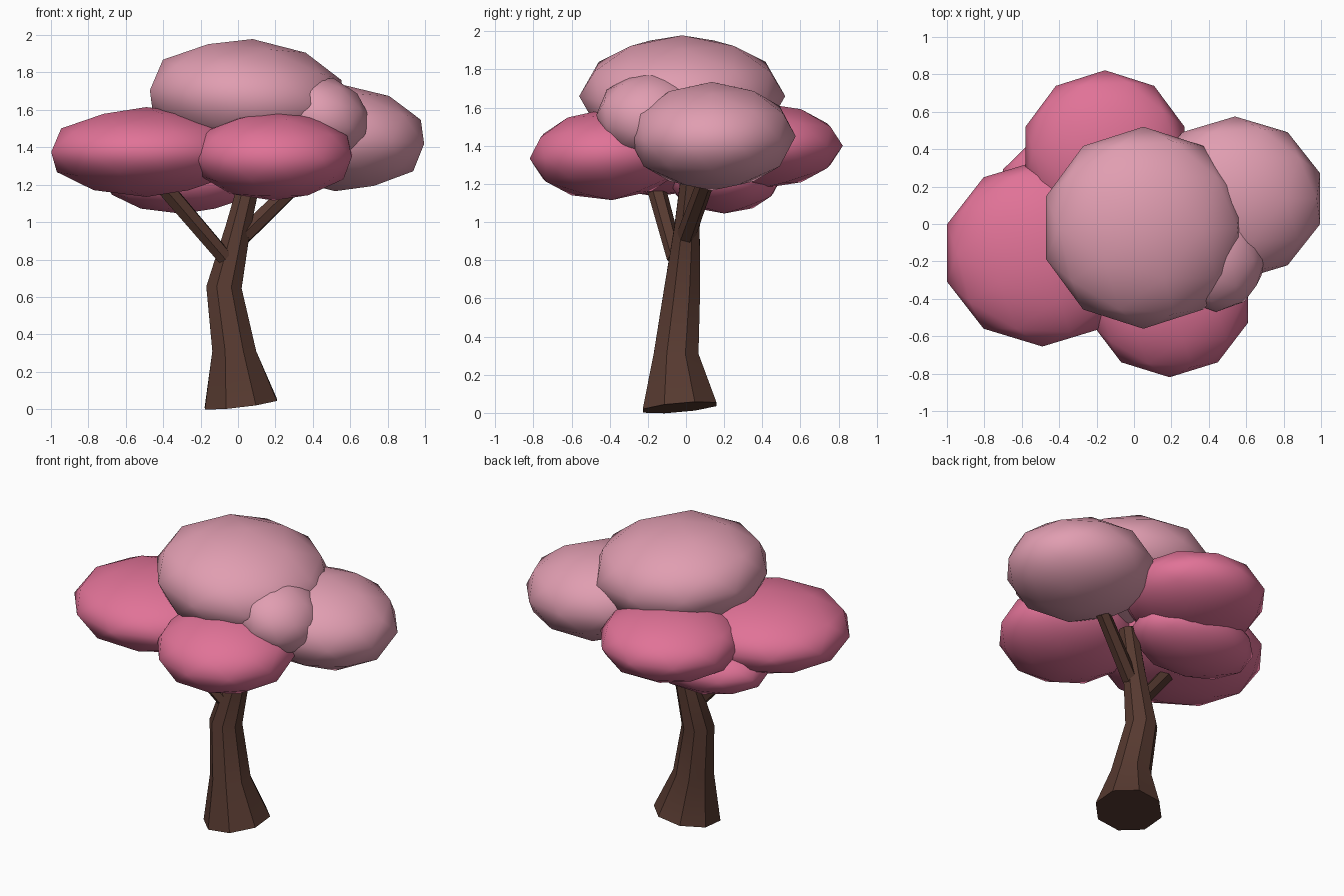
import bpy, bmesh, math
from mathutils import Vector

cube = bpy.data.objects.get("Cube")
if cube:
    bpy.data.objects.remove(cube, do_unlink=True)


def make_material(name, rgb):
    mat = bpy.data.materials.new(name)
    mat.use_nodes = True
    mat.diffuse_color = (*rgb, 1)
    bsdf = mat.node_tree.nodes["Principled BSDF"]
    bsdf.inputs["Base Color"].default_value = (*rgb, 1)
    bsdf.inputs["Roughness"].default_value = 0.9
    return mat


bark = make_material("dark brown bark", (0.095, 0.042, 0.030))
deep_pink = make_material("deep pink blossom", (0.75, 0.17, 0.31))
pale_pink = make_material("pale pink blossom", (0.75, 0.34, 0.44))


def add_mesh(name, bm, mat, smooth_angle):
    bmesh.ops.recalc_face_normals(bm, faces=bm.faces)
    mesh = bpy.data.meshes.new(name)
    bm.to_mesh(mesh)
    bm.free()
    mesh.materials.append(mat)
    obj = bpy.data.objects.new(name, mesh)
    bpy.context.collection.objects.link(obj)
    bpy.ops.object.select_all(action='DESELECT')
    obj.select_set(True)
    bpy.context.view_layer.objects.active = obj
    bpy.ops.object.shade_smooth_by_angle(angle=math.radians(smooth_angle))
    return obj


def limb(name, rings, sides):
    """Loft a closed tube through rings of (centre, radius, normal)."""
    bm = bmesh.new()
    loops = []
    for centre, radius, normal in rings:
        turn = Vector((0, 0, 1)).rotation_difference(Vector(normal))
        loop = []
        for i in range(sides):
            a = math.tau * (i + 0.5) / sides
            offset = turn @ Vector((math.cos(a), math.sin(a), 0)) * radius
            loop.append(bm.verts.new(Vector(centre) + offset))
        loops.append(loop)
    for low, high in zip(loops, loops[1:]):
        for i in range(sides):
            j = (i + 1) % sides
            bm.faces.new((low[i], low[j], high[j], high[i]))
    bm.faces.new(loops[0][::-1])
    bm.faces.new(loops[-1])
    return add_mesh(name, bm, bark, 40)


def branch(name, start, end, r_start, r_end):
    direction = Vector(end) - Vector(start)
    return limb(name, [(start, r_start, direction), (end, r_end, direction)], 6)


def blossom(name, mat, centre, size, tilt=(0, 0, 0)):
    """Flattened low-poly ball of blossom, tilt in degrees."""
    bm = bmesh.new()
    bmesh.ops.create_icosphere(bm, subdivisions=2, radius=1)
    obj = add_mesh(name, bm, mat, 60)
    obj.location = centre
    obj.scale = size
    obj.rotation_euler = [math.radians(t) for t in tilt]
    return obj


# Trunk with a flared, slightly slanted foot and a bend in the middle
up = (0, 0, 1)
limb("trunk", [
    ((0.015, -0.033, 0.028), 0.21, (-0.12, -0.09, 1)),
    ((-0.02, -0.052, 0.31), 0.127, up),
    ((-0.075, -0.02, 0.65), 0.102, (0.05, 0.05, 1)),
    ((0.0, 0.005, 0.97), 0.072, (0.2, 0.05, 1)),
    ((0.07, 0.03, 1.25), 0.06, (0.2, 0.05, 1)),
], 8)

# Side branches
branch("right_branch", (-0.07, -0.055, 0.81), (-0.43, -0.17, 1.23), 0.045, 0.05)
branch("left_branch", (0.03, 0.0, 0.93), (0.34, 0.11, 1.23), 0.05, 0.045)

# Pale upper canopy
blossom("top_blossom", pale_pink, (0.05, -0.02, 1.66), (0.55, 0.54, 0.32), (0, 5, 0))
blossom("left_blossom", pale_pink, (0.54, 0.135, 1.45), (0.48, 0.44, 0.285), (0, 4, 0))
blossom("small_blossom", pale_pink, (0.44, -0.19, 1.56), (0.27, 0.28, 0.22), (0, 20, 0))

# Deep pink lower canopy
blossom("right_blossom", deep_pink, (-0.49, -0.155, 1.375), (0.535, 0.5, 0.24))
blossom("front_blossom", deep_pink, (0.19, -0.4, 1.355), (0.44, 0.42, 0.24), (3, 0, 0))
blossom("back_blossom", deep_pink, (-0.155, 0.385, 1.4), (0.447, 0.437, 0.225))
blossom("lower_blossom", deep_pink, (-0.3, 0.2, 1.23), (0.42, 0.3, 0.185))
